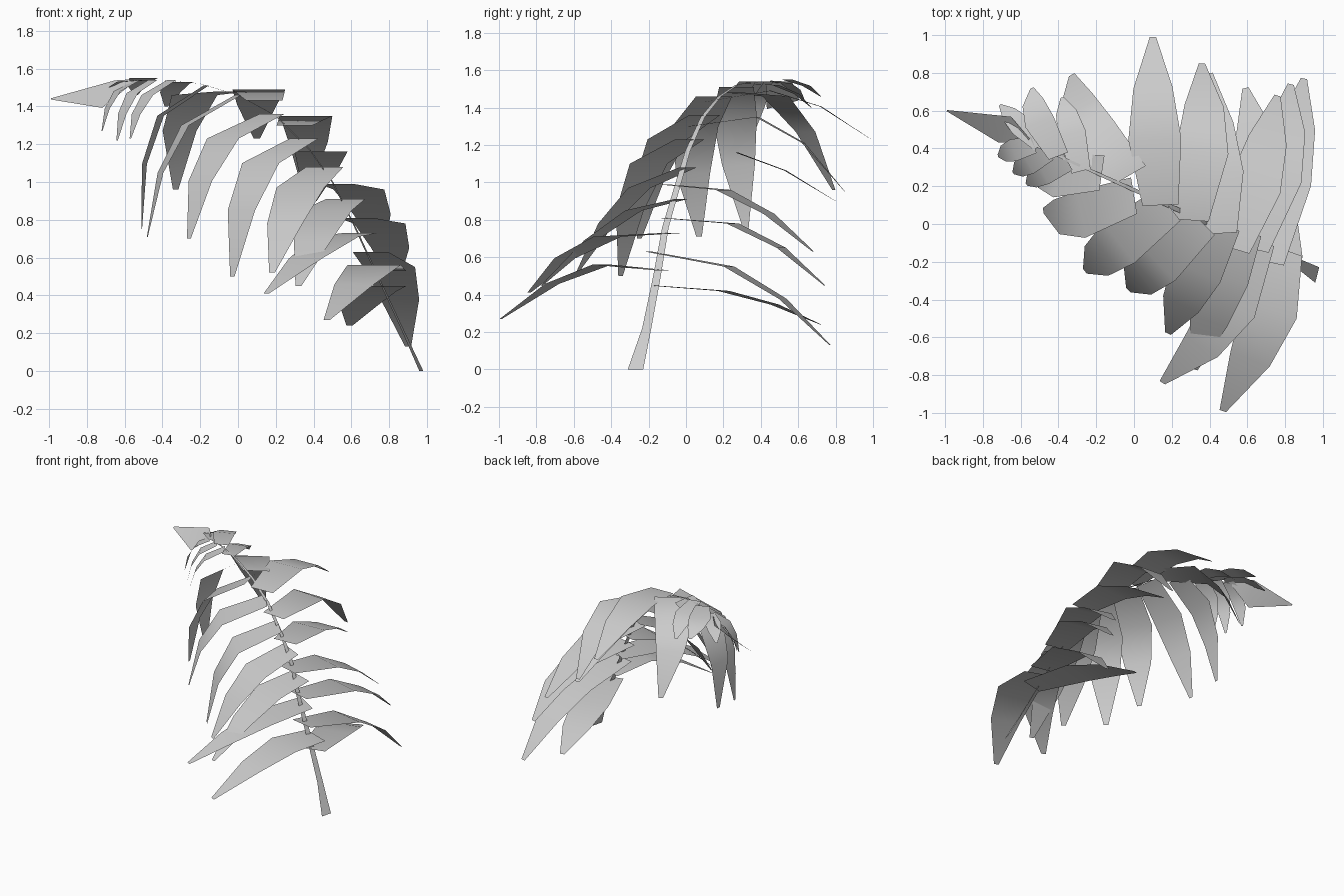
import bpy
from mathutils import Vector


def ribbon(name, points, widths, across):
    """Flat smooth strip: one edge pair per path point."""
    verts, faces = [], []
    for p, w, a in zip(points, widths, across):
        verts += [p - a * w / 2, p + a * w / 2]
    for i in range(len(points) - 1):
        k = 2 * i
        faces.append((k, k + 1, k + 3, k + 2))
    mesh = bpy.data.meshes.new(name)
    mesh.from_pydata([v[:] for v in verts], [], faces)
    mesh.shade_smooth()
    obj = bpy.data.objects.new(name, mesh)
    bpy.context.collection.objects.link(obj)
    return obj


def leaflet(name, root, shoulder, tip, width, root_width):
    """Drooping blade: a quadratic curve through root, shoulder and tip."""
    a, s, b = Vector(root), Vector(shoulder), Vector(tip)
    t = 0.42
    c = (s - a * (1 - t) ** 2 - b * t * t) / (2 * t * (1 - t))
    pts = [a * (1 - u) ** 2 + c * 2 * u * (1 - u) + b * u * u
           for u in (0, t, 0.72, 1)]
    chord = b - a
    side = Vector((-chord.y, chord.x, 0)).normalized()
    ribbon(name, pts, [width * f for f in (root_width, 1, 0.74, 0.12)], [side] * 4)


# Arching stem, tapering to the tip
path = [Vector(p) for p in (
    (0.97, -0.27, 0), (0.87, -0.21, 0.22), (0.74, -0.155, 0.5),
    (0.62, -0.11, 0.76), (0.5, -0.04, 1.0), (0.38, 0.01, 1.17),
    (0.2, 0.09, 1.35), (0, 0.18, 1.46), (-0.2, 0.27, 1.52),
    (-0.4, 0.36, 1.54), (-0.6, 0.45, 1.53))]
stem_w = [0.085, 0.05, 0.042, 0.036, 0.032, 0.028, 0.024, 0.02, 0.016, 0.013, 0.01]
ribbon("stem", path, stem_w, [Vector((0.25, 0.97, 0))] * len(path))

# Front side leaflets: root, shoulder, tip, width
front = [
    ((0.78, -0.13, 0.53), (0.72, -0.45, 0.56), (0.47, -0.99, 0.27), 0.30),
    ((0.65, -0.06, 0.73), (0.52, -0.42, 0.71), (0.15, -0.84, 0.41), 0.28),
    ((0.57, -0.03, 0.91), (0.47, -0.28, 0.85), (0.32, -0.77, 0.45), 0.28),
    ((0.46, 0.01, 1.08), (0.33, -0.25, 0.97), (0.18, -0.58, 0.52), 0.28),
    ((0.35, 0.02, 1.23), (0.12, -0.20, 1.10), (-0.03, -0.35, 0.50), 0.28),
    ((0.18, 0.10, 1.36), (-0.08, -0.10, 1.23), (-0.26, -0.25, 0.70), 0.27),
    ((0.00, 0.15, 1.46), (-0.28, 0.05, 1.30), (-0.48, 0.07, 0.71), 0.25),
    ((-0.17, 0.27, 1.51), (-0.41, 0.26, 1.35), (-0.51, 0.32, 0.75), 0.24),
    ((-0.35, 0.33, 1.54), (-0.48, 0.27, 1.46), (-0.57, 0.21, 1.23), 0.13),
    ((-0.45, 0.38, 1.54), (-0.56, 0.32, 1.47), (-0.64, 0.27, 1.22), 0.12),
    ((-0.53, 0.42, 1.54), (-0.64, 0.39, 1.48), (-0.72, 0.36, 1.27), 0.12),
]
# Back side leaflets
back = [
    ((0.80, -0.20, 0.45), (0.70, 0.20, 0.42), (0.59, 0.72, 0.24), 0.28),
    ((0.70, -0.20, 0.63), (0.80, 0.23, 0.55), (0.90, 0.77, 0.13), 0.28),
    ((0.62, -0.13, 0.81), (0.75, 0.25, 0.78), (0.83, 0.74, 0.45), 0.28),
    ((0.52, -0.13, 0.99), (0.64, 0.20, 0.96), (0.76, 0.68, 0.63), 0.28),
    ((0.45, -0.05, 1.16), (0.44, 0.27, 1.16), (0.40, 0.80, 0.90), 0.28),
    ((0.30, 0.02, 1.30), (0.36, 0.38, 1.35), (0.36, 0.85, 0.95), 0.28),
    ((0.14, 0.10, 1.43), (0.11, 0.45, 1.49), (0.10, 0.99, 1.23), 0.28),
    ((-0.02, 0.26, 1.48), (-0.23, 0.48, 1.46), (-0.33, 0.79, 0.96), 0.28),
    ((-0.28, 0.28, 1.53), (-0.33, 0.48, 1.52), (-0.38, 0.67, 1.40), 0.15),
    ((-0.40, 0.36, 1.55), (-0.50, 0.54, 1.55), (-0.54, 0.72, 1.46), 0.16),
    ((-0.50, 0.42, 1.54), (-0.60, 0.52, 1.53), (-0.71, 0.63, 1.44), 0.12),
]
for side, leaves, root_width in (("front", front, 0.78), ("back", back, 0.68)):
    for i, leaf in enumerate(leaves, 1):
        leaflet(f"{side}_leaflet_{i}", *leaf, root_width)

# Pointed leaflet at the very end of the stem, turned to the front
end_path = [Vector(p) for p in (
    (-0.56, 0.44, 1.53), (-0.685, 0.50, 1.465), (-0.99, 0.60, 1.44))]
end_side = Vector((0.07, 0.14, 0.15)).normalized()
ribbon("end_leaflet", end_path, [0.04, 0.21, 0.01], [end_side] * 3)
